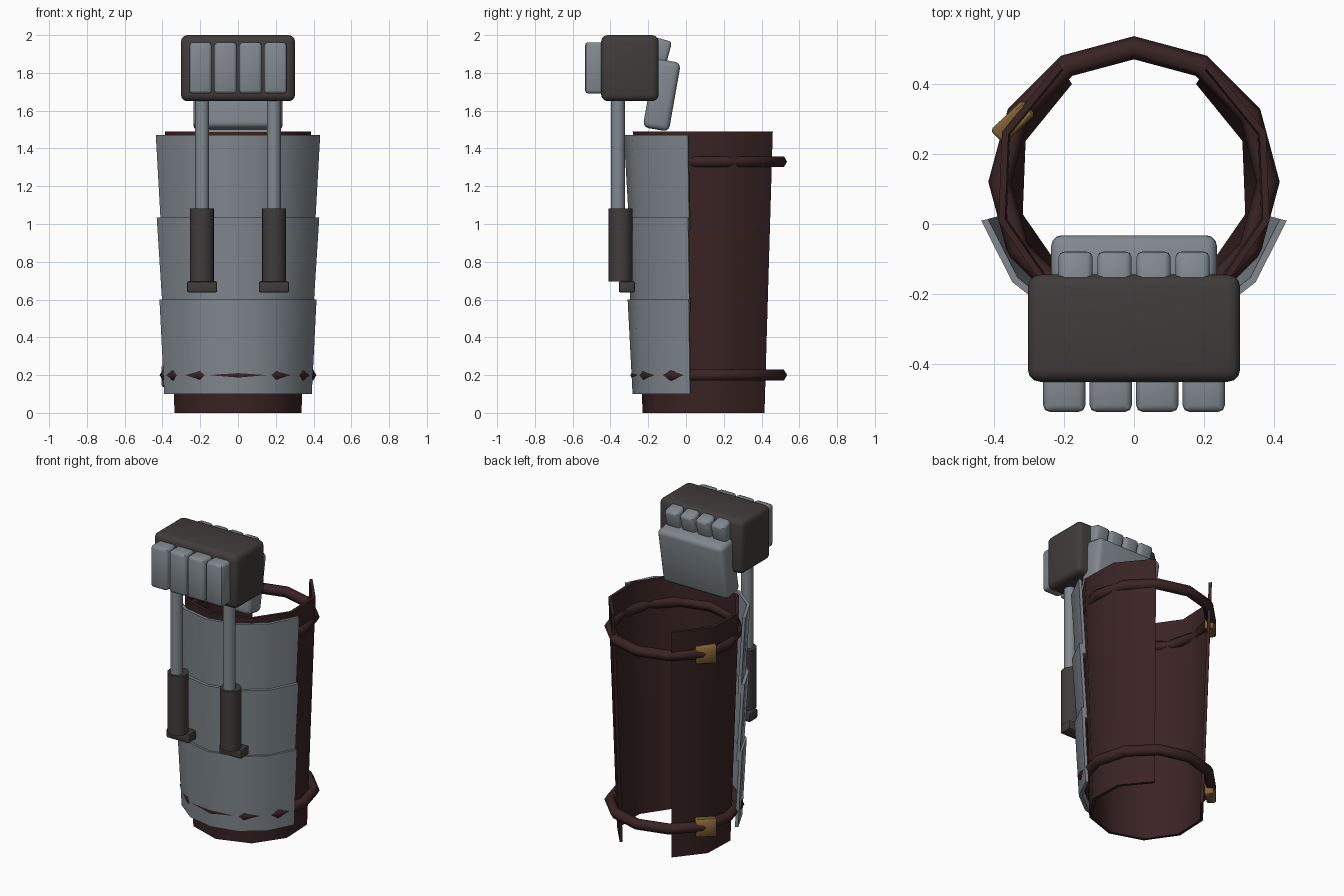
import bpy, bmesh, math
from mathutils import Matrix

if "Cube" in bpy.data.objects:
    bpy.data.objects.remove(bpy.data.objects["Cube"])

CY = 0.12  # y of the forearm axis


def mat(name, rgb):
    m = bpy.data.materials.new(name)
    m.diffuse_color = (*rgb, 1)
    m.use_nodes = True
    m.node_tree.nodes["Principled BSDF"].inputs["Base Color"].default_value = m.diffuse_color
    return m


LEATHER = mat("dark_leather", (0.042, 0.017, 0.017))
STEEL = mat("steel", (0.22, 0.25, 0.275))
IRON = mat("dark_iron", (0.052, 0.045, 0.043))
BRASS = mat("brass", (0.23, 0.13, 0.035))


def finish(name, bm, m, angle=45):
    bmesh.ops.recalc_face_normals(bm, faces=bm.faces)
    me = bpy.data.meshes.new(name)
    bm.to_mesh(me)
    bm.free()
    me.materials.append(m)
    ob = bpy.data.objects.new(name, me)
    bpy.context.collection.objects.link(ob)
    bpy.ops.object.select_all(action='DESELECT')
    ob.select_set(True)
    bpy.context.view_layer.objects.active = ob
    bpy.ops.object.shade_smooth_by_angle(angle=math.radians(angle))
    return ob


def box(name, loc, size, m, bevel=0.02, rx=0, rz=0, seg=2):
    bm = bmesh.new()
    bmesh.ops.create_cube(bm, size=1)
    bmesh.ops.scale(bm, vec=size, verts=bm.verts)
    bmesh.ops.bevel(bm, geom=bm.edges[:], offset=bevel, segments=seg,
                    profile=0.5, affect='EDGES')
    rot = Matrix.Rotation(math.radians(rz), 4, 'Z') @ Matrix.Rotation(math.radians(rx), 4, 'X')
    bm.transform(Matrix.Translation(loc) @ rot)
    return finish(name, bm, m)


def cylinder(name, x, y, z0, z1, r, m, sides=16):
    bm = bmesh.new()
    bmesh.ops.create_cone(bm, cap_ends=True, segments=sides, radius1=r, radius2=r, depth=z1 - z0)
    bm.transform(Matrix.Translation((x, y, (z0 + z1) / 2)))
    return finish(name, bm, m)


def shell(name, r0, r1, z0, z1, sweep, n, t, m):
    """Tapered open arc shell centred on the front (-y)."""
    bm = bmesh.new()
    rows = []
    for i in range(n + 1):
        a = math.radians(-90 - sweep / 2 + sweep * i / n)
        prof = [(r0, z0), (r1, z1), (r1 - t, z1), (r0 - t, z0)]
        rows.append([bm.verts.new((r * math.cos(a), CY + r * math.sin(a), z)) for r, z in prof])
    for p, q in zip(rows, rows[1:]):
        for k in range(4):
            j = (k + 1) % 4
            bm.faces.new((p[k], p[j], q[j], q[k]))
    bm.faces.new(rows[0])
    bm.faces.new(rows[-1][::-1])
    return finish(name, bm, m)


def ring(name, z, R, r, m, n=12, k=6):
    bm = bmesh.new()
    v = [[bm.verts.new(((R + r * math.cos(b)) * math.cos(a),
                        CY + (R + r * math.cos(b)) * math.sin(a), z + r * math.sin(b)))
          for b in (2 * math.pi * j / k for j in range(k))]
         for a in (2 * math.pi * i / n for i in range(n))]
    for i in range(n):
        for j in range(k):
            i2, j2 = (i + 1) % n, (j + 1) % k
            bm.faces.new((v[i][j], v[i2][j], v[i2][j2], v[i][j2]))
    return finish(name, bm, m, 61)


# Leather sleeve, open at the back
shell("leather_sleeve", 0.35, 0.402, 0, 1.49, 295.2, 8, 0.02, LEATHER)

# Three overlapping forearm plates
for i, (r0, r1) in enumerate([(0.403, 0.429), (0.411, 0.444), (0.42, 0.449)]):
    z = 0.1 + 0.435 * i
    shell(f"forearm_plate_{i + 1}", r0, r1, z, z + 0.5, 151.5, 6, 0.02, STEEL)

# Straps and buckles
for label, z in (("lower", 0.2), ("upper", 1.33)):
    ring(f"{label}_strap", z, 0.382, 0.033, LEATHER)
    box(f"{label}_buckle", (-0.345, 0.29, z - 0.005), (0.125, 0.055, 0.115), BRASS, 0.008, rz=43, seg=1)

# Pistons on the front
for label, s in (("left", -1), ("right", 1)):
    x = 0.19 * s
    cylinder(f"{label}_piston_rod", x, -0.36, 0.95, 1.75, 0.037, STEEL)
    cylinder(f"{label}_piston_body", x, -0.347, 0.695, 1.083, 0.064, IRON)
    box(f"{label}_piston_foot", (x, -0.313, 0.667), (0.16, 0.086, 0.06), IRON, 0.01)

# Ram block, knuckle plates, finger segments and hand plate
box("ram_block", (0, -0.297, 1.825), (0.605, 0.305, 0.35), IRON, 0.035, seg=3)
for i in range(4):
    k = i - 1.5
    box(f"knuckle_plate_{i + 1}", (k * 0.1325, -0.465, 1.826), (0.12, 0.14, 0.272), STEEL, 0.018)
    box(f"finger_segment_{i + 1}", (k * 0.111, -0.14, 1.91), (0.098, 0.1, 0.14), STEEL, 0.018, rx=-15)
box("hand_plate", (0, -0.128, 1.683), (0.472, 0.14, 0.37), STEEL, 0.03, rx=-10, seg=3)
